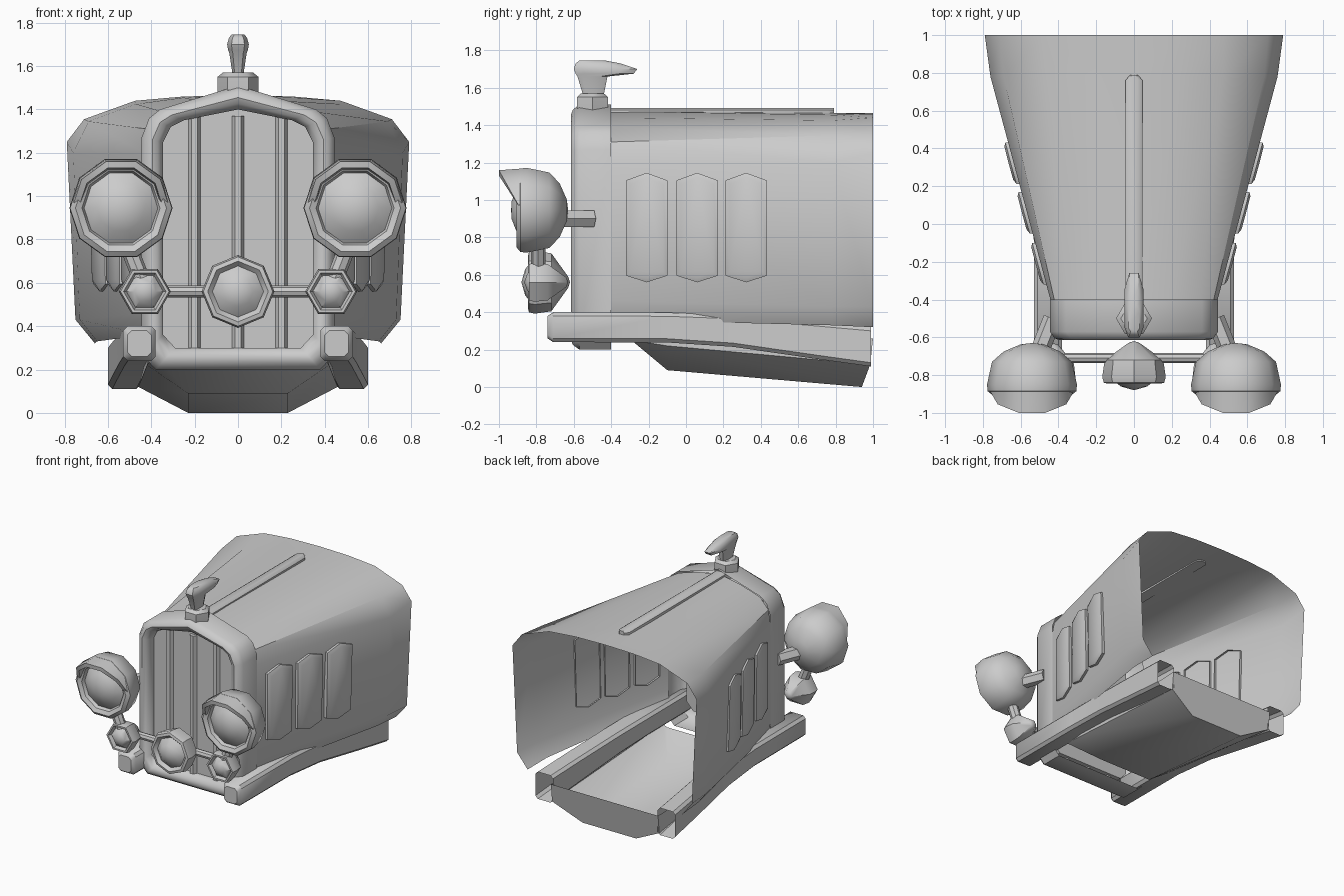
import bpy, bmesh, math
from mathutils import Vector

if "Cube" in bpy.data.objects:
    bpy.data.objects.remove(bpy.data.objects["Cube"])


def loft(name, rings, closed=True, caps=(False, False), mirror=False):
    """Skin a list of equal-length point rings."""
    bm = bmesh.new()
    vs = [[bm.verts.new(p) for p in r] for r in rings]
    n = len(vs[0])
    for a, b in zip(vs, vs[1:]):
        for i in range(n if closed else n - 1):
            j = (i + 1) % n
            bm.faces.new((a[i], a[j], b[j], b[i]))
    if caps[0]:
        bm.faces.new(vs[0][::-1])
    if caps[1]:
        bm.faces.new(vs[-1])
    bmesh.ops.remove_doubles(bm, verts=bm.verts, dist=0.0005)
    bmesh.ops.recalc_face_normals(bm, faces=bm.faces)
    me = bpy.data.meshes.new(name)
    bm.to_mesh(me)
    bm.free()
    ob = bpy.data.objects.new(name, me)
    bpy.context.collection.objects.link(ob)
    if mirror:
        ob.modifiers.new("Mirror", 'MIRROR').use_clip = False
    return ob


def lathe_y(name, profile, n, x, z, mirror=False):
    """Revolve (radius, y) points around an axis parallel to y."""
    ang = [2 * math.pi * i / n for i in range(n)]
    return loft(name, [[(x + r * math.cos(a), y, z + r * math.sin(a)) for a in ang]
                       for r, y in profile], mirror=mirror)


def tube(name, p, q, r, n=8, mirror=False):
    p, q = Vector(p), Vector(q)
    rot = (q - p).to_track_quat('Z', 'Y')
    circ = [rot @ Vector((r * math.cos(2 * math.pi * i / n), r * math.sin(2 * math.pi * i / n), 0))
            for i in range(n)]
    return loft(name, [[c + e for c in circ] for e in (p, q)], caps=(True, True), mirror=mirror)


def both(half):
    """Mirror a half outline that starts on the centre line (x, z)."""
    return [(-x, z) for x, z in half[:0:-1]] + half


# Hood: open shell widening to the rear
front = [(0, 1.475), (0.19, 1.44), (0.35, 1.39), (0.42, 1.31), (0.44, 1.2), (0.44, 0.46), (0.43, 0.36)]
mid = [(0, 1.465), (0.25, 1.455), (0.47, 1.425), (0.69, 1.345), (0.76, 1.2), (0.73, 0.43), (0.65, 0.33)]
back = [(0, 1.465), (0.25, 1.46), (0.475, 1.44), (0.71, 1.355), (0.79, 1.25), (0.75, 0.43), (0.66, 0.32)]
loft("hood", [[(x, y, z) for x, z in both(s)] for y, s in ((-0.41, front), (0.78, mid), (1.0, back))],
     closed=False)

# Raised centre strip on the hood
plan = [(-0.045, -0.42), (0.045, -0.42), (0.045, 0.76), (0.02, 0.79), (-0.02, 0.79), (-0.045, 0.76)]
loft("hood_strip", [[(x * k, y, z) for x, y in plan] for z, k in ((1.455, 1), (1.48, 1), (1.492, 0.6))],
     caps=(True, True))


# Side vents following the slanted hood sides
def side_x(y, z):
    t = (y + 0.4) / 1.18
    return 0.44 + 0.32 * t - 0.03 * t * (1.2 - z) / 0.77


for i, yc in enumerate((-0.21, 0.06, 0.322)):
    rings = []
    for off, k in ((-0.012, 0), (0.018, 0), (0.03, 0.022)):
        w = 0.11 - k
        pts = [(0, 0.56 + k), (w, 0.595 + k), (w, 1.105 - k), (0, 1.145 - k), (-w, 1.105 - k), (-w, 0.595 + k)]
        rings.append([(side_x(yc + dy, z) + off, yc + dy, z) for dy, z in pts])
    loft(f"side_vent_{i + 1}", rings, caps=(False, True), mirror=True)

# Radiator surround with rounded front
outer = [(0, 1.51), (0.36, 1.40), (0.41, 1.36), (0.445, 1.27), (0.445, 0.27), (0.38, 0.20)]
inner = [(0, 1.40), (0.25, 1.35), (0.31, 1.32), (0.345, 1.25), (0.345, 0.36), (0.29, 0.30)]
rings = []
for y, k in ((-0.4, 0), (-0.57, 0), (-0.605, 0.25), (-0.615, 0.5), (-0.605, 0.75), (-0.57, 1), (-0.53, 1)):
    o, q = both(outer), both(inner)
    rings.append([(a[0] + (b[0] - a[0]) * k, y, a[1] + (b[1] - a[1]) * k) for a, b in zip(o, q)])
loft("radiator_surround", rings)

# Radiator panel and vertical bars
loft("radiator_panel", [[(x, y, z) for x, z in both(inner)] for y in (-0.54, -0.5)], caps=(True, True))
for i, x in enumerate((-0.2, 0, 0.2)):
    tube(f"radiator_bar_{i + 1}", (x, -0.545, 0.29), (x, -0.545, 1.37), 0.028, 6)

# Radiator cap
loft("radiator_cap", [[(r * math.cos(i * math.pi / 3), -0.5 + r * math.sin(i * math.pi / 3), z)
                       for i in range(6)] for r, z in ((0.09, 1.44), (0.095, 1.50), (0.095, 1.55), (0.07, 1.57))],
     caps=(True, True))

# Swept ornament on the cap
rings = []
for z, y0, y1, h in ((1.56, -0.55, -0.44, 0.025), (1.66, -0.58, -0.42, 0.04), (1.675, -0.59, -0.28, 0.046),
                     (1.70, -0.60, -0.26, 0.05), (1.73, -0.59, -0.35, 0.042), (1.745, -0.57, -0.43, 0.03)):
    a, b = y0 + (y1 - y0) * 0.15, y0 + (y1 - y0) * 0.75
    rings.append([(-h * .6, y0, z), (h * .6, y0, z), (h, a, z), (h, b, z),
                  (h * .5, y1, z), (-h * .5, y1, z), (-h, b, z), (-h, a, z)])
loft("cap_ornament", rings, caps=(True, True))

# Chassis rails, open at the rear
rings = []
for x, y, z, w, h in ((0.455, -0.74, 0.32, 0.055, 0.06), (0.455, -0.71, 0.32, 0.075, 0.08),
                      (0.455, -0.1, 0.318, 0.075, 0.08), (0.47, 0.25, 0.30, 0.075, 0.085),
                      (0.505, 0.7, 0.248, 0.075, 0.098), (0.525, 0.99, 0.215, 0.075, 0.105)):
    c = 0.02
    rings.append([(x + a, y, z + b) for a, b in ((w, h - c), (w - c, h), (c - w, h), (-w, h - c),
                                                 (-w, c - h), (c - w, -h), (w - c, -h), (w, c - h))])
loft("chassis_rail", rings, caps=(True, False), mirror=True)

# Under pan between the rails, closed at the rear
rings = []
for (w, yt, zt), (ys, zs), (b, yb, zb) in (
        ((0.40, -0.30, 0.255), (-0.29, 0.25), (0.36, -0.28, 0.24)),
        ((0.42, -0.10, 0.26), (-0.10, 0.22), (0.23, -0.10, 0.09)),
        ((0.46, 1.0, 0.26), (0.985, 0.12), (0.23, 0.94, 0.0))):
    half = [(w, yt, zt), (w, ys, zs), (b, yb, zb)]
    rings.append(half + [(-x, y, z) for x, y, z in half[::-1]])
loft("under_pan", rings, closed=False, caps=(False, True))

# Headlights
lamp = [(0, -0.63), (0.06, -0.637), (0.15, -0.675), (0.212, -0.73), (0.238, -0.85), (0.235, -0.885),
        (0.21, -0.905), (0.18, -0.89), (0.17, -0.865), (0.11, -0.91), (0.05, -0.932), (0, -0.935)]
lathe_y("headlight", lamp, 10, 0.54, 0.945, mirror=True)

# Visor over each headlight
edges = []
for r, lean in ((0.236, 0), (0.225, 1), (0.195, 1), (0.185, 0)):
    edge = []
    for i in range(6):
        a = math.pi * i / 5
        y = -0.86 - lean * (0.02 + 0.12 * min(1, math.sin(a) / 0.95))
        edge.append((0.54 + r * math.cos(a), y, 0.945 + r * math.sin(a)))
    edges.append(edge)
loft("headlight_visor", edges, closed=False, mirror=True)

# Centre lamp
lathe_y("centre_lamp", [(0, -0.62), (0.03, -0.63), (0.155, -0.72), (0.168, -0.81), (0.16, -0.84), (0.14, -0.845),
                        (0.118, -0.82), (0.07, -0.86), (0, -0.88)], 8, 0, 0.56)

# Small six-sided side lamps
lathe_y("side_lamp", [(0, -0.63), (0.03, -0.64), (0.112, -0.74), (0.12, -0.81), (0.112, -0.84), (0.098, -0.84),
                      (0.085, -0.815), (0.05, -0.85), (0, -0.865)], 6, 0.43, 0.56, mirror=True)

# Lamp bar, lamp posts and headlight brackets
tube("lamp_bar", (-0.42, -0.71, 0.56), (0.42, -0.71, 0.56), 0.027)
tube("lamp_post", (0.44, -0.79, 0.6), (0.51, -0.79, 0.78), 0.04, mirror=True)
tube("headlight_bracket", (0.51, -0.70, 0.9), (0.43, -0.5, 0.9), 0.05, 6, mirror=True)

# Smooth shading with sharp edges kept
for ob in bpy.context.collection.objects:
    ob.select_set(True)
    bpy.context.view_layer.objects.active = ob
bpy.ops.object.shade_smooth_by_angle(angle=math.radians(40))
